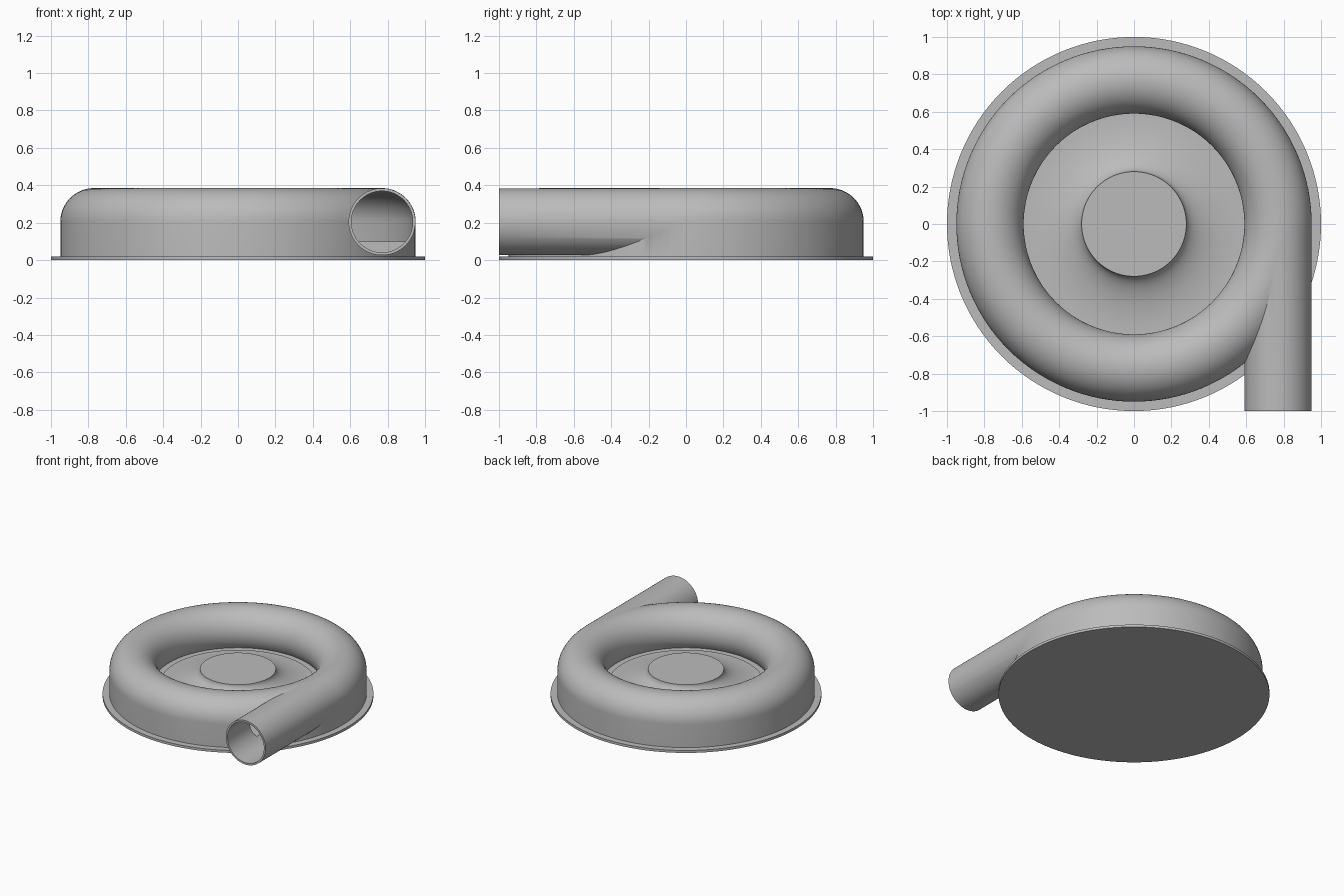
import bpy, bmesh, math
from mathutils import Matrix

if "Cube" in bpy.data.objects:
    bpy.data.objects.remove(bpy.data.objects["Cube"], do_unlink=True)

SEGMENTS = 128
RING_R, RING_Z = 0.77, 0.205      # centre of the scroll's cross-section
OUTER, INNER = 0.18, 0.165        # outside and bore radii
FLOOR = 0.1

grey = bpy.data.materials.new("plain_grey")
grey.use_nodes = True
colour = (0.5, 0.5, 0.5, 1)
grey.diffuse_color = colour
grey.node_tree.nodes["Principled BSDF"].inputs["Base Color"].default_value = colour


def finish(name, bm):
    bmesh.ops.recalc_face_normals(bm, faces=bm.faces)
    mesh = bpy.data.meshes.new(name)
    bm.to_mesh(mesh)
    bm.free()
    mesh.materials.append(grey)
    obj = bpy.data.objects.new(name, mesh)
    bpy.context.collection.objects.link(obj)
    return obj


def lathe(name, profile, closed=False):
    """Revolve (radius, height) points about the z axis."""
    bm = bmesh.new()
    verts = [bm.verts.new((r, 0, z)) for r, z in profile]
    pairs = list(zip(verts, verts[1:]))
    if closed:
        pairs.append((verts[-1], verts[0]))
    edges = [bm.edges.new(p) for p in pairs]
    bmesh.ops.spin(bm, geom=verts + edges, cent=(0, 0, 0), axis=(0, 0, 1),
                   angle=math.tau, steps=SEGMENTS)
    bmesh.ops.remove_doubles(bm, verts=bm.verts, dist=1e-5)
    return finish(name, bm)


def pipe(name, radius, y0, y1):
    """Solid cylinder along y, in line with the scroll."""
    bm = bmesh.new()
    place = Matrix.Translation((RING_R, (y0 + y1) / 2, RING_Z)) @ Matrix.Rotation(math.pi / 2, 4, "X")
    bmesh.ops.create_cone(bm, cap_ends=True, segments=64, radius1=radius,
                          radius2=radius, depth=y1 - y0, matrix=place)
    return finish(name, bm)


def scroll_arc(radius, steps=40):
    """Section arc from the outer wall, over the top, down to the floor."""
    end = math.pi + math.asin((RING_Z - FLOOR) / radius)
    return [(RING_R + radius * math.cos(end * i / steps),
             RING_Z + radius * math.sin(end * i / steps)) for i in range(steps + 1)]


def activate(obj):
    bpy.ops.object.select_all(action="DESELECT")
    obj.select_set(True)
    bpy.context.view_layer.objects.active = obj


def combine(obj, other, operation):
    activate(obj)
    mod = obj.modifiers.new("combine", "BOOLEAN")
    mod.operation, mod.solver, mod.object = operation, "EXACT", other
    bpy.ops.object.modifier_apply(modifier=mod.name)
    bpy.data.objects.remove(other, do_unlink=True)


# Base plate
base = lathe("base_plate", [(0, 0), (1, 0), (1, 0.02), (0, 0.02)])

# Scroll housing with its tangential outlet pipe, hollowed out
housing = lathe("scroll_housing",
                [(0, 0.01), (RING_R + OUTER, 0.01)] + scroll_arc(OUTER) + [(0, FLOOR)])
combine(housing, pipe("outlet_pipe", OUTER - 0.001, -1, 0), "UNION")
cavity = lathe("scroll_cavity", [(RING_R + INNER, FLOOR)] + scroll_arc(INNER), closed=True)
combine(housing, cavity, "DIFFERENCE")
combine(housing, pipe("outlet_bore", INNER - 0.001, -1.1, 0), "DIFFERENCE")

# Hub: flat top flaring down to a thin disc
RIM, HUB, TOP, LIP = 0.575, 0.28, 0.22, 0.105
flare = []
for i in range(25):
    a = math.pi / 2 * i / 24
    flare.append((RIM - (RIM - HUB) * math.sin(a), TOP - (TOP - LIP) * math.cos(a)))
hub = lathe("hub_disc", [(0, FLOOR - 0.01), (RIM, FLOOR - 0.01)] + flare + [(0, TOP)])

for obj in (base, housing, hub):
    activate(obj)
    bpy.ops.object.shade_smooth_by_angle(angle=math.radians(30))
